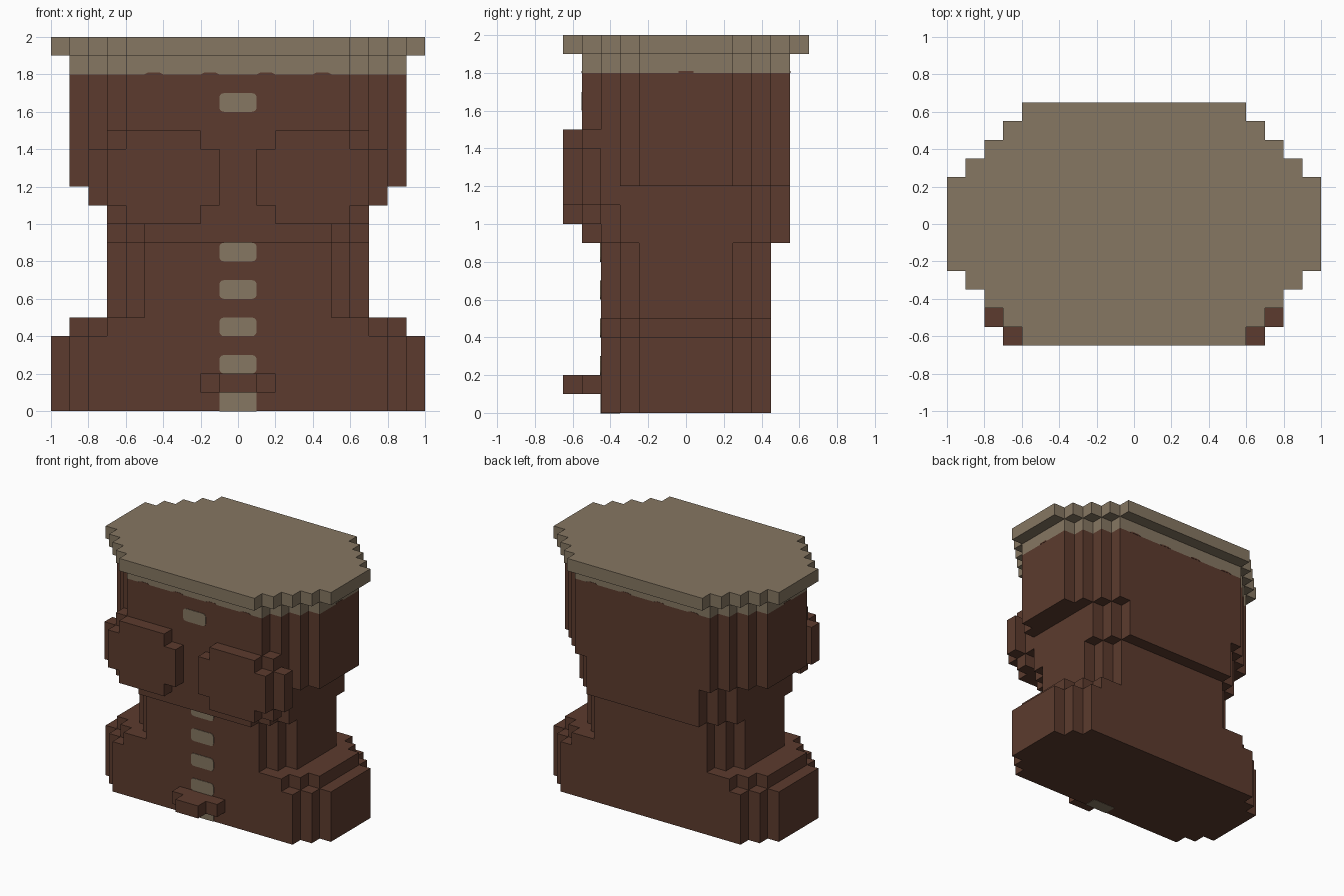
import bpy, bmesh, math
from mathutils import Vector

cube = bpy.data.objects.get("Cube")
if cube:
    bpy.data.objects.remove(cube, do_unlink=True)


def material(name, rgb):
    m = bpy.data.materials.new(name)
    m.use_nodes = True
    m.diffuse_color = (*rgb, 1)
    m.node_tree.nodes["Principled BSDF"].inputs["Base Color"].default_value = (*rgb, 1)
    return m


BROWN = material("dark_brown", (0.107, 0.0437, 0.0273))
TAN = material("dusty_tan", (0.238, 0.184, 0.122))
U = 0.1  # block size


def prism(name, outline, low, high, mat, along_y=False):
    """Extrude an (x, y) outline along z, or an (x, z) outline along y."""
    bm = bmesh.new()
    verts = [bm.verts.new((a, low, b) if along_y else (a, b, low)) for a, b in outline]
    face = bm.faces.new(verts)
    new = bmesh.ops.extrude_face_region(bm, geom=[face])["geom"]
    shift = Vector((0, high - low, 0) if along_y else (0, 0, high - low))
    bmesh.ops.translate(bm, vec=shift, verts=[v for v in new if isinstance(v, bmesh.types.BMVert)])
    bmesh.ops.recalc_face_normals(bm, faces=bm.faces)
    mesh = bpy.data.meshes.new(name)
    bm.to_mesh(mesh)
    bm.free()
    mesh.materials.append(mat)
    obj = bpy.data.objects.new(name, mesh)
    bpy.context.collection.objects.link(obj)
    return obj


def rect(x0, x1, b0, b1):
    return [(x0, b0), (x1, b0), (x1, b1), (x0, b1)]


def stepped(half_x, half_y, steps):
    """Oval outline with square stair-step corners."""
    q = []
    for i in range(steps):
        x, y = half_x - i * U, half_y + i * U
        if i:
            q.append((x, y - U))
        q.append((x, y))
    top = q + [(-x, y) for x, y in reversed(q)]
    return top + [(-x, -y) for x, y in top]


def rounded(x0, x1, z0, z1, r=0.025):
    pts = []
    corners = [(x1 - r, z1 - r), (x0 + r, z1 - r), (x0 + r, z0 + r), (x1 - r, z0 + r)]
    for k, (cx, cz) in enumerate(corners):
        for j in range(4):
            a = math.pi / 2 * (k + j / 3)
            pts.append((cx + r * math.cos(a), cz + r * math.sin(a)))
    return pts


# Stacked body layers: name, half width, half depth of the side, steps, bottom, top, colour
for name, hx, hy, n, z0, z1, mat in [
    ("base", 1.0, 0.25, 3, 0.0, 0.4, BROWN),
    ("base_ledge", 0.9, 0.25, 3, 0.4, 0.5, BROWN),
    ("waist", 0.7, 0.25, 3, 0.5, 0.9, BROWN),
    ("lower_chest", 0.7, 0.35, 3, 0.9, 1.2, BROWN),
    ("upper_chest", 0.9, 0.25, 4, 1.2, 1.8, BROWN),
    ("collar", 0.9, 0.25, 4, 1.8, 1.9, TAN),
    ("top_slab", 1.0, 0.25, 5, 1.9, 2.0, TAN),
]:
    prism(name, stepped(hx, hy, n), z0, z1, mat)


# Chest pads, mirrored left and right
def pad_outline(s, x0, x1):
    a, b, c, d = 1.0, 1.1, 1.4, 1.5
    pts = [(x0 + U, a), (x1 - U, a), (x1 - U, b), (x1, b), (x1, c), (x1 - U, c),
           (x1 - U, d), (x0 + U, d), (x0 + U, c), (x0, c), (x0, b), (x0 + U, b)]
    return [(s * x, z) for x, z in pts]


for side, s in (("left", 1), ("right", -1)):
    prism("pad_front_" + side, pad_outline(s, 0.1, 0.7), -0.65, -0.55, BROWN, True)
    prism("pad_back_" + side, pad_outline(s, 0.1, 0.8), -0.55, -0.45, BROWN, True)
    inner, outer = sorted((s * 0.4, s * 0.7))
    prism("pad_root_" + side, rect(inner, outer, 1.1, 1.2), -0.45, -0.35, BROWN, True)

# Low front knob
prism("knob_wide", rect(-0.2, 0.2, 0.1, 0.2), -0.55, -0.45, BROWN, True)
prism("knob_tip", rect(-0.1, 0.1, 0.1, 0.2), -0.65, -0.55, BROWN, True)

# Tan patches down the front
for i, z in enumerate((0.2, 0.4, 0.6, 0.8)):
    prism(f"patch_{i + 1}", rounded(-0.1, 0.1, z, z + U), -0.454, -0.45, TAN, True)
prism("chest_patch", rounded(-0.1, 0.1, 1.6, 1.7), -0.554, -0.55, TAN, True)
prism("bottom_patch", rect(-0.1, 0.1, -0.453, -0.35), -0.002, 0.1, TAN)

# Wavy lower edge of the collar
for i, x in enumerate((-0.45, -0.15, 0.15, 0.45)):
    wave = [(x - 0.05, 1.8), (x + 0.05, 1.8), (x + 0.03, 1.81), (x - 0.03, 1.81)]
    for side, y in (("front", -0.552), ("back", 0.548)):
        prism(f"collar_wave_{side}_{i + 1}", wave, y, y + 0.004, BROWN, True)
for side, x in (("left", 0.898), ("right", -0.902)):
    prism("collar_wave_" + side, rect(x, x + 0.004, -0.04, 0.04), 1.8, 1.81, BROWN)
